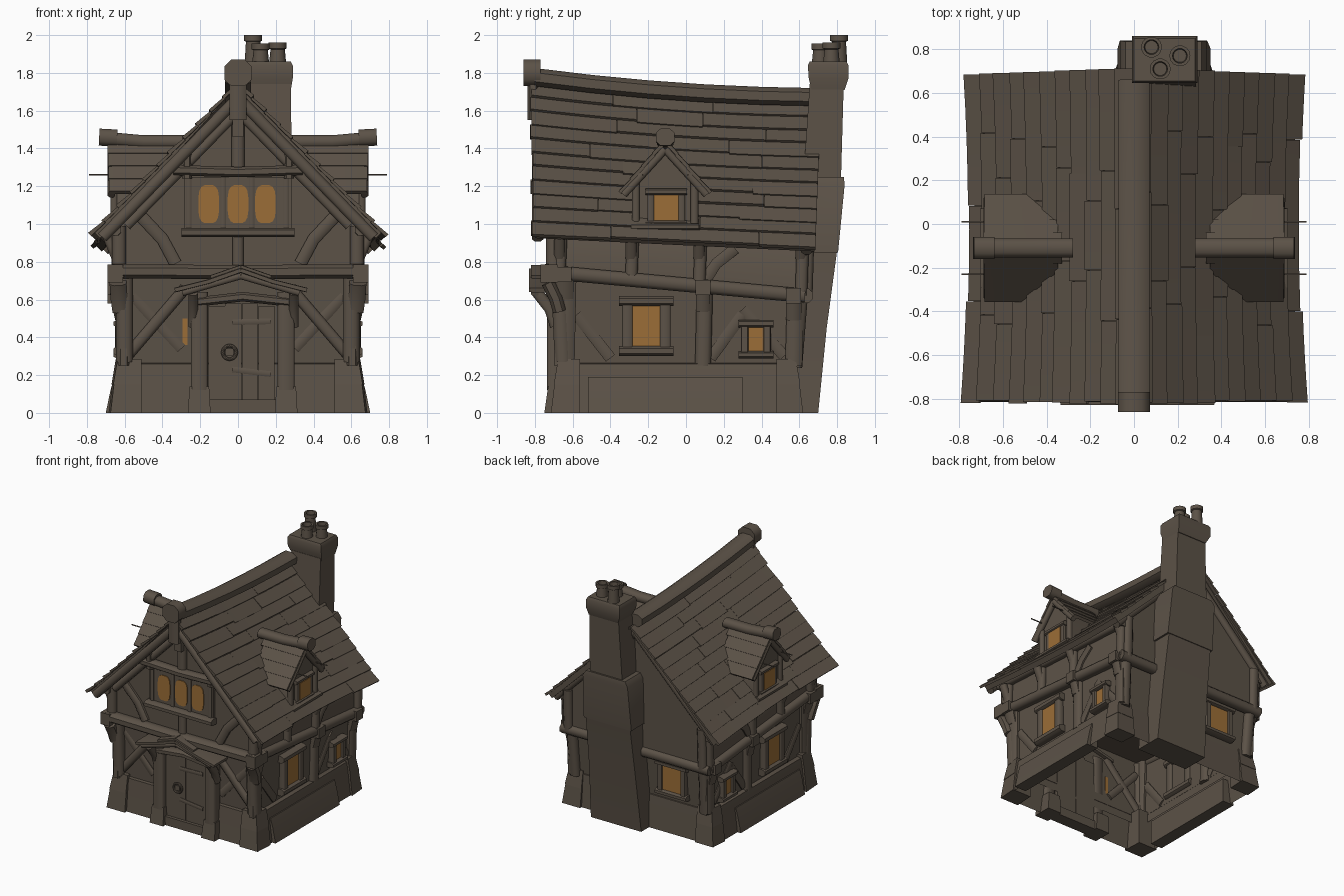
import bpy, bmesh, math, random
from mathutils import Vector as V

if "Cube" in bpy.data.objects:
    bpy.data.objects.remove(bpy.data.objects["Cube"])
random.seed(4)

def material(name, col):
    m = bpy.data.materials.new(name)
    m.diffuse_color = (*col, 1)
    m.use_nodes = True
    m.node_tree.nodes["Principled BSDF"].inputs["Base Color"].default_value = m.diffuse_color
    return m
BROWN = material("weathered brown", (0.106, 0.084, 0.063))
AMBER = material("amber glass", (0.33, 0.155, 0.038))

def finish(name, bm, mat=BROWN):
    bmesh.ops.recalc_face_normals(bm, faces=bm.faces)
    me = bpy.data.meshes.new(name)
    bm.to_mesh(me)
    bm.free()
    me.materials.append(mat)
    me.shade_smooth()
    me.set_sharp_from_angle(angle=0.9)
    ob = bpy.data.objects.new(name, me)
    bpy.context.collection.objects.link(ob)
    return ob

def loft(bm, rings, caps=True):
    vs = [[bm.verts.new(p) for p in r] for r in rings]
    n = len(vs[0])
    for a, b in zip(vs, vs[1:]):
        for i in range(n):
            bm.faces.new((a[i], a[(i + 1) % n], b[(i + 1) % n], b[i]))
    if caps:
        bm.faces.new(vs[0])
        bm.faces.new(vs[-1])

def solid(name, rings, caps=True, mat=BROWN):
    bm = bmesh.new()
    loft(bm, rings, caps)
    return finish(name, bm, mat)

def rect(x0, x1, y0, y1, z):
    return [(x0, y0, z), (x1, y0, z), (x1, y1, z), (x0, y1, z)]

def box(name, x0, x1, y0, y1, z0, z1, mat=BROWN):
    return solid(name, [rect(x0, x1, y0, y1, z0), rect(x0, x1, y0, y1, z1)], True, mat)

def beam(name, pts, w, d, n=(0, -1, 0), c=0.25):
    """Chamfered timber along pts; d is its depth along n, w its width across."""
    pts, n, rings = [V(p) for p in pts], V(n), []
    for i, p in enumerate(pts):
        t = (pts[min(i + 1, len(pts) - 1)] - pts[max(i - 1, 0)]).normalized()
        a = t.cross(n).normalized()
        b = a.cross(t).normalized()
        e = 0.5 - c
        sec = [(.5, e), (e, .5), (-e, .5), (-.5, e), (-.5, -e), (-e, -.5), (e, -.5), (.5, -e)]
        rings.append([p + a * (w * u) + b * (d * v) for u, v in sec])
    return solid(name, rings)

def window(name, o, u, n, w, h, m, depth=0.05):
    """Amber pane of w x h centred at o on the wall, with a timber frame of width m."""
    o, u, n, z = V(o), V(u), V(n), V((0, 0, 1))
    q = [o + u * (w * a) + z * (h * b) for a, b in ((-.5, -.5), (.5, -.5), (.5, .5), (-.5, .5))]
    solid(name + "_pane", [[p + n * .012 for p in q], [p + n * .02 for p in q]], True, AMBER)
    x, y = w / 2 + m / 2, h / 2 + m / 2
    for s in (-1, 1):
        beam(name + "_jamb", [o + u * s * x - z * y, o + u * s * x + z * y], m, depth, n, .1)
        beam(name + "_rail", [o + z * s * y - u * (x + m * .8), o + z * s * y + u * (x + m * .8)], m, depth + .02, n)

def floor_z(y):
    return 0.678 - 0.093 * y

# Wall shells
solid("lower_walls", [rect(-.60, .60, -.64, .57, .20),
      [(x, y, floor_z(y)) for x, y in ((-.61, -.66), (.61, -.66), (.61, .60), (-.61, .60))]], False)
solid("upper_walls", [[(-.63, y, a), (.63, y, a), (.63, y, b), (0, y, c), (-.63, y, b)]
      for y, a, b, c in ((-.70, .74, 1.0, 1.66), (.64, .62, .93, 1.56))])

# Hollow stone base, with corner stones in two courses
solid("stone_base", [rect(-.67, .67, -.69, .60, 0), rect(-.645, .645, -.67, .585, .20),
                     rect(-.635, .635, -.665, .58, .26), rect(-.60, .60, -.64, .57, .265)], False)
for s in (-1, 1):
    for y0, y1, f in ((-.715, -.56, -1), (.48, .62, 1)):
        for z0, z1, g0, g1 in ((0, .15, 0, .018), (.15, .285, .015, .038)):
            rs = [[(s * x, y, z) for x, y, z in rect(.52, .685 - g, y0 + (g if f < 0 else 0),
                  y1 - (g if f > 0 else 0), z)] for z, g in ((z0, g0), (z1, g1))]
            rs = [[(x * (.985 if abs(y) > .58 else 1), y, z) for x, y, z in r] for r in rs]
            solid("corner_stone", rs)
    solid("side_stone", [[(s * x, y, z) for x, y, z in rect(.6, .70 - g, -.52, .30, z)]
                         for z, g in ((0, 0), (.12, .025), (.19, .045))])

# Timber frame on both sides, with windows
for s in (-1, 1):
    n, u = (s, 0, 0), (0, 1, 0)
    beam("side_floor_beam", [(s * .635, y, floor_z(y)) for y in (-.76, -.3, .2, .63)], .075, .08, n)
    beam("wall_plate", [(s * .65, -.76, .97), (s * .65, .66, .89)], .06, .06, n)
    for y, w in ((-.645, .11), (.09, .085), (.57, .09)):
        beam("side_post", [(s * .605, y, .25), (s * .61, y + .01, floor_z(y))], w, .07, n)
        beam("side_bracket", [(s * .62, y, floor_z(y) - .13), (s * .655, y, floor_z(y) + .02)], w * .9, .06, n)
        box("beam_block", s * .60, s * .69, y - .04, y + .04, floor_z(y) - .045, floor_z(y) + .035)
    for y in (-.67, -.29, .07, .61):
        beam("upper_post", [(s * .64, y, floor_z(y)), (s * .64, y + .01, .95)], .065, .06, n)
        beam("eave_bracket", [(s * .645, y, .82), (s * .69, y, .93)], .06, .05, n)
    for a, b in (((-.58, .52), (-.40, .29)), ((.13, .29), (.30, .52)), ((.30, .55), (.52, .30))):
        beam("side_brace", [(s * .605, a[0], a[1]), (s * .605, b[0], b[1])], .06, .03, n)
    beam("upper_brace", [(s * .635, .10, .70), (s * .635, .16, .79), (s * .635, .26, .87)], .06, .03, n)
    window("large_side_window", (s * .618, -.21, .46), u, n, .145, .21, .055, .06)
    window("small_side_window", (s * .615, .37, .39), u, n, .08, .125, .04, .07)

# Front and back timber
for s in (-1, 1):
    beam("front_post", [(s * .60, -.65, .27), (s * .60, -.67, .72)], .09, .09)
    beam("front_brace", [(s * .58, -.645, .31), (s * .28, -.66, .66)], .06, .05)
    beam("front_counter_brace", [(s * .56, -.645, .62), (s * .30, -.645, .34)], .055, .03)
    beam("front_upper_post", [(s * .63, -.70, .77), (s * .63, -.70, .99)], .075, .08)
    beam("front_curved_brace", [(s * .33, -.705, .79), (s * .40, -.705, .92), (s * .56, -.705, 1.09)], .065, .05)
    beam("window_stub_post", [(s * .27, -.72, 1.24), (s * .27, -.72, 1.37)], .055, .08)
    box("jetty_block", s * .61, s * .69, -.77, -.68, .69, .785)
    beam("jetty_bracket", [(s * .62, -.67, .54), (s * .63, -.69, .61), (s * .635, -.73, .69)], .09, .07)
    beam("back_post", [(s * .58, .58, .24), (s * .59, .61, .62)], .08, .07)
    beam("back_upper_post", [(s * .60, .64, .62), (s * .60, .65, .95)], .07, .06)
beam("front_floor_beam", [(-.67, -.72, .75), (0, -.72, .745), (.67, -.72, .75)], .075, .10)
beam("back_floor_beam", [(-.66, .63, .62), (.66, .63, .62)], .075, .08)
beam("collar_beam", [(-.34, -.73, 1.285), (0, -.73, 1.275), (.34, -.73, 1.285)], .055, .08)
beam("window_sill_beam", [(-.30, -.73, .955), (.30, -.73, .955)], .05, .09)
beam("king_post", [(0, -.71, 1.30), (0, -.71, 1.60)], .07, .06)
beam("lower_king_post", [(0, -.705, .78), (0, -.705, .94)], .06, .05)
box("king_post_block", -.03, .03, -.77, -.69, 1.46, 1.56)

# Triple front window with rounded panes, and a narrow light beside the door
box("front_window_frame", -.285, .285, -.72, -.69, .97, 1.25)
for x in (-.155, 0, .145):
    ring = [(x + .055 * math.copysign(abs(math.cos(a)) ** .6, math.cos(a)),
             1.105 + .102 * math.copysign(abs(math.sin(a)) ** .6, math.sin(a)))
            for a in [math.tau * (i + .5) / 16 for i in range(16)]]
    solid("front_pane", [[(a, y, b) for a, b in ring] for y in (-.718, -.726)], True, AMBER)
for x in (-.26, -.078, .073, .255):
    beam("front_mullion", [(x, -.722, .97), (x, -.722, 1.25)], .03, .02)
box("side_light", -.294, -.268, -.652, -.645, .36, .50, AMBER)
window("back_window", (-.30, .592, .44), (1, 0, 0), (0, 1, 0), .16, .19, .045, .06)

# Door, frame and porch
for i in range(4):
    x = -.155 + i * .0875
    box("door_plank", x, x + .0865, -.695, -.64, .07, .565 + (.015 if i in (1, 2) else 0))
box("door_step", -.20, .25, -.72, -.62, 0, .07)
for x in (-.205, .255):
    beam("door_post", [(x, -.69, .12), (x, -.69, .64)], .09, .09, c=.12)
    solid("door_post_stone", [rect(x - .06, x + .06, -.75, -.6, 0), rect(x - .052, x + .052, -.73, -.6, .14)])
    beam("porch_bracket", [(x * 1.16, -.69, .46), (x * 1.16, -.72, .55), (x * 1.16, -.79, .64)], .05, .06)
beam("door_lintel", [(-.24, -.70, .585), (.025, -.70, .615), (.29, -.70, .585)], .05, .09)
for s in (-1, 1):
    beam("porch_roof", [(.015, -.73, .755), (.015 + s * .17, -.73, .695), (.015 + s * .35, -.73, .65)], .025, .20, c=.1)
    beam("porch_rafter", [(.015, -.80, .725), (.015 + s * .31, -.80, .635)], .035, .04)
    beam("door_hinge", [(.175, -.697, .345 + s * .14), (-.03, -.697, .355 + s * .125)], .03, .012)
    beam("porch_shingle", [(.015, -.73, .775), (.015 + s * .16, -.73, .72)], .018, .18, c=.1)
bpy.ops.mesh.primitive_torus_add(major_radius=.036, minor_radius=.009, major_segments=20, minor_segments=8,
                                 location=(-.045, -.705, .32), rotation=(math.pi / 2, 0, 0))
bpy.context.object.name = "door_ring"
bpy.context.object.data.materials.append(BROWN)
box("door_ring_plate", -.065, -.025, -.71, -.69, .30, .34)

# Sagging main roof: boarding slab plus overlapping shingle planks
def roof(s, t, y, h=0):
    zr, ze = 1.655 - .066 * y + .042 * y * y, .90 - .047 * y
    return (s * (t * (.745 + .045 * y * y) + h * .71), y, zr + (ze - zr) * t + h * .71)
solid("roof_boarding", [[roof(-1, .98, y), roof(1, 0, y), roof(1, .98, y),
      roof(1, .98, y, -.04), roof(1, 0, y, -.05), roof(-1, .98, y, -.04)]
      for y in [-.80 + i * .185 for i in range(9)]])
ROWS = 11
bm = bmesh.new()
for s in (-1, 1):
    for r in range(ROWS):
        cuts = [-.815] + [c + random.uniform(-.2, .2) for c in (-.33, .23)] + [.715 - .03 * r / ROWS]
        for a, b in zip(cuts, cuts[1:]):
            j, k = random.uniform(-.004, .012), random.uniform(0, .007)
            a += random.uniform(-.012, .008) if a < -.8 else 0
            t0, t1 = r / ROWS, (r + 1) / ROWS + j
            loft(bm, [[roof(s, t0, y, -.004), roof(s, t0, y, .009), roof(s, t1, y, .017 + k), roof(s, t1, y, 0)]
                      for y in [a + (b - a - .002) * i / 4 for i in range(5)]])
finish("roof_planks", bm)
beam("ridge_log", [(0, y, roof(1, 0, y)[2] + .043) for y in (-.80, -.5, -.2, .1, .4, .66)], .14, .095, (0, 0, 1))
beam("ridge_head", [(0, y, 1.80) for y in (-.86, -.77)], .145, .14, (0, 0, 1))
beam("ridge_pendant", [(0, -.81, 1.55), (0, -.81, 1.76)], .09, .06)
for y in (-.785, .64):
    for s in (-1, 1):
        beam("bargeboard", [roof(s, t, y, -.045) for t in (.03, .5, .97)], .06, .06)
        beam("inner_rafter", [roof(s, t, y * .92, -.09) for t in (.08, .85)], .05, .06)

# Dormers
for s in (-1, 1):
    n, yc = (s, 0, 0), -.11
    prof = [(-.17, .93), (.17, .93), (.17, 1.21), (0, 1.40), (-.17, 1.21)]
    solid("dormer_walls", [[(s * x, yc + a, z) for a, z in prof] for x in (.35, .65)])
    beam("dormer_ridge", [(s * .28, yc, 1.435), (s * .5, yc, 1.435), (s * .72, yc, 1.455)], .085, .07, (0, 0, 1))
    beam("dormer_ridge_head", [(s * .64, yc, 1.455), (s * .735, yc, 1.46)], .10, .09, (0, 0, 1))
    window("dormer_window", (s * .655, yc + .005, 1.085), (0, 1, 0), n, .13, .135, .035, .03)
    beam("dormer_sill", [(s * .67, yc - .18, .985), (s * .67, yc + .18, .985)], .035, .07, n)
    for f in (-1, 1):
        for i in range(4):
            a, b = i / 4, (i + 1) / 4 + .02
            beam("dormer_shingle", [(s * (.51 + .008 * i), yc + f * .235 * a, 1.435 - .27 * a),
                 (s * (.51 + .008 * i), yc + f * .235 * b, 1.442 - .27 * b)], .022, .36 - .02 * i, n, .08)
        beam("dormer_rafter", [(s * .67, yc, 1.395), (s * .67, yc + f * .22, 1.155)], .04, .04, n)
        beam("dormer_post", [(s * .655, yc + f * .155, .92), (s * .655, yc + f * .155, 1.22)], .04, .04, n)
        beam("dormer_spike", [(s * .66, yc + f * .12, 1.26), (s * .79, yc + f * .12, 1.26)], .008, .008, (0, 0, 1))

# Leaning chimney with three pots
solid("chimney_stack", [rect(-.09, .36, .48, .70, 0), rect(-.07, .345, .51, .745, .45),
                        rect(-.06, .335, .55, .80, .86)])
solid("chimney_shoulder", [rect(-.075, .35, .55, .805, .85), rect(-.065, .335, .60, .84, 1.21),
                           rect(-.04, .31, .62, .835, 1.25)])
solid("chimney_neck", [rect(-.005, .285, .62, .82, 1.22), rect(.02, .28, .655, .835, 1.74)])
solid("chimney_cap", [rect(.02, .28, .665, .84, 1.71), rect(-.01, .29, .65, .86, 1.77),
                      rect(-.01, .29, .645, .86, 1.84), rect(.0, .28, .655, .85, 1.86)])
for x, y, top in ((.08, .81, 2.0), (.21, .77, 1.96), (.12, .71, 1.955)):
    prof = [(.045, 1.85), (.038, top - .035), (.048, top - .03), (.048, top), (.034, top), (.030, top - .04)]
    solid("chimney_pot", [[(x + r * math.cos(math.tau * i / 14), y + r * math.sin(math.tau * i / 14), z)
                           for i in range(14)] for r, z in prof])
